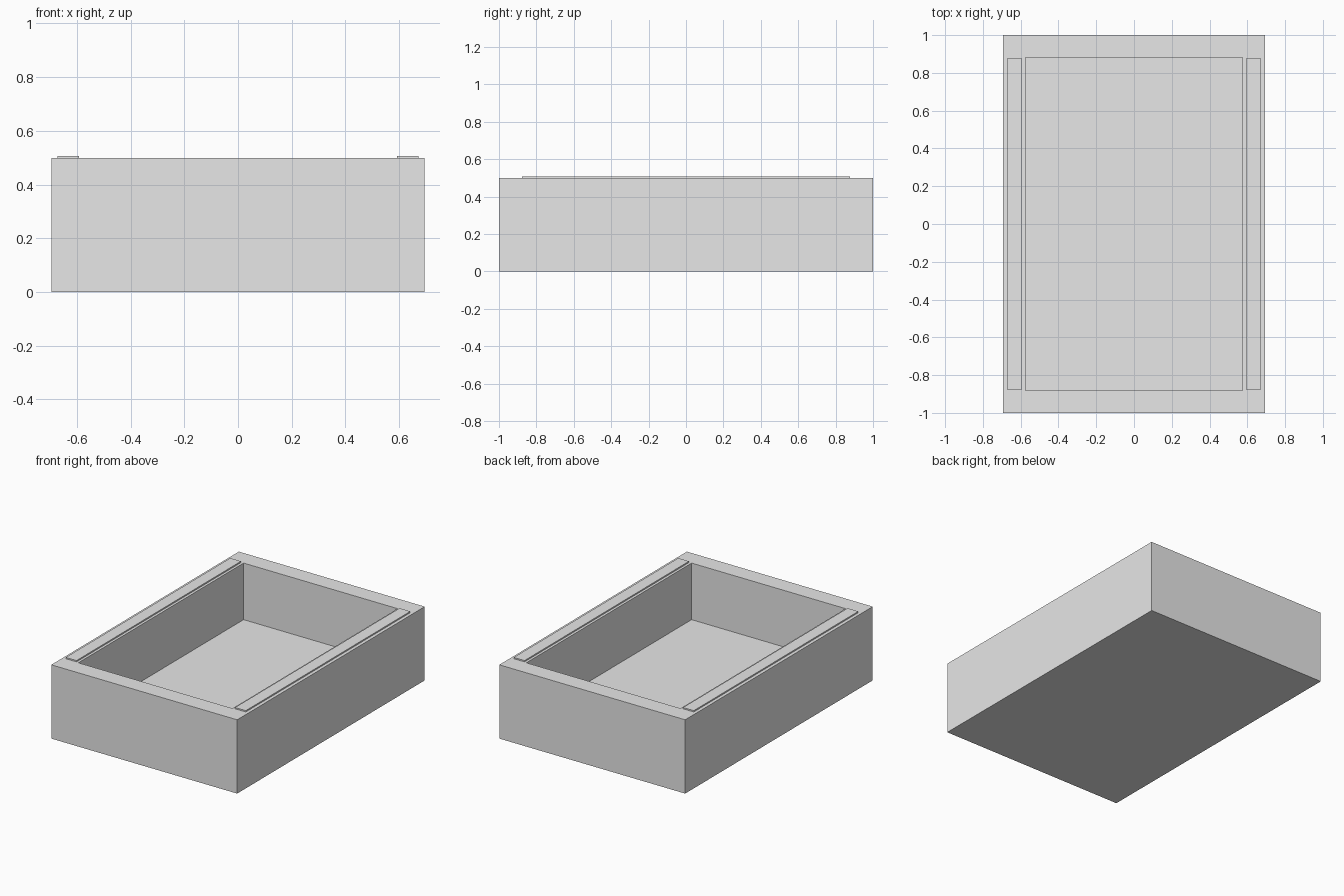
import bpy
import bmesh
from mathutils import Matrix

if "Cube" in bpy.data.objects:
    bpy.data.objects.remove(bpy.data.objects["Cube"])

HALF_X, HALF_Y, HEIGHT = 0.694, 1.0, 0.498
WALL = 0.119

grey = bpy.data.materials.new("plain_grey")
grey.diffuse_color = (0.8, 0.8, 0.8, 1.0)
grey.use_nodes = True
grey.node_tree.nodes["Principled BSDF"].inputs["Base Color"].default_value = grey.diffuse_color


def add_object(name, bm):
    mesh = bpy.data.meshes.new(name)
    bm.to_mesh(mesh)
    bm.free()
    mesh.materials.append(grey)
    obj = bpy.data.objects.new(name, mesh)
    bpy.context.collection.objects.link(obj)
    return obj


def box(lo, hi):
    bm = bmesh.new()
    size = [h - l for l, h in zip(lo, hi)]
    mid = [(h + l) / 2 for l, h in zip(lo, hi)]
    bmesh.ops.create_cube(bm, size=1.0, matrix=Matrix.Translation(mid) @ Matrix.Diagonal((*size, 1.0)))
    return bm


# Open tray: inset the top face, then sink it to form the cavity
bm = box((-HALF_X, -HALF_Y, 0), (HALF_X, HALF_Y, HEIGHT))
bm.normal_update()
top = max(bm.faces, key=lambda f: f.calc_center_median().z)
bmesh.ops.inset_region(bm, faces=[top], thickness=WALL, use_even_offset=True)
rim_edges = list(top.edges)
bmesh.ops.delete(bm, geom=[top], context='FACES_ONLY')
walls = bmesh.ops.extrude_edge_only(bm, edges=rim_edges)["geom"]
bmesh.ops.translate(bm, vec=(0, 0, WALL - 0.003 - HEIGHT),
                    verts=[g for g in walls if isinstance(g, bmesh.types.BMVert)])
bmesh.ops.contextual_create(bm, geom=[g for g in walls if isinstance(g, bmesh.types.BMEdge)])
bmesh.ops.recalc_face_normals(bm, faces=bm.faces)
add_object("tray", bm)

# Thin raised strips along the two long rims
for side, name in ((-1, "left_strip"), (1, "right_strip")):
    x0, x1 = sorted((side * 0.592, side * 0.672))
    add_object(name, box((x0, -0.877, HEIGHT), (x1, 0.877, HEIGHT + 0.009)))
